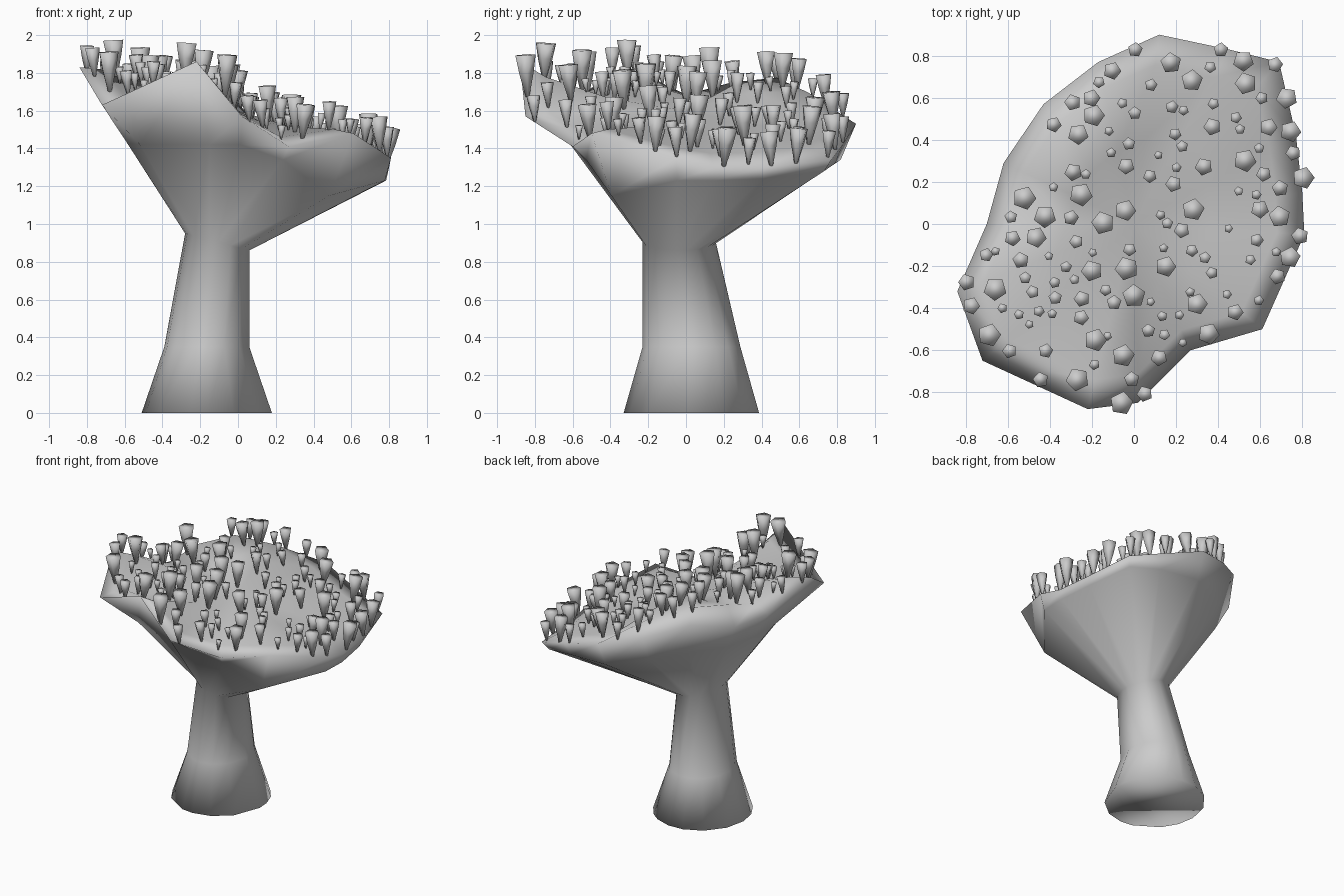
import bpy, bmesh, math, random
from mathutils import Vector, Euler
from mathutils.bvhtree import BVHTree

random.seed(4)

# Cup rim, counter-clockwise: x, y, z, underside scale, underside z
RIM = [
    (0.81, -0.05, 1.35, 0.96, 1.23), (0.80, 0.15, 1.30, 0.98, 1.23),
    (0.77, 0.42, 1.30, 0.97, 1.24), (0.69, 0.77, 1.34, 0.95, 1.28),
    (0.45, 0.83, 1.42, 0.95, 1.32), (0.12, 0.90, 1.53, 0.91, 1.34),
    (-0.17, 0.77, 1.60, 0.85, 1.38), (-0.43, 0.57, 1.69, 0.82, 1.42),
    (-0.62, 0.29, 1.62, 0.85, 1.43), (-0.70, 0.00, 1.63, 0.83, 1.43),
    (-0.84, -0.32, 1.83, 0.70, 1.43), (-0.72, -0.65, 1.63, 0.72, 1.42),
    (-0.22, -0.88, 1.86, 0.68, 1.42), (0.02, -0.85, 1.57, 0.72, 1.42),
    (0.27, -0.60, 1.41, 0.88, 1.34), (0.61, -0.50, 1.48, 0.79, 1.15),
]
ANGLES = [math.atan2(p[1], p[0]) for p in RIM]


def stem_ring(cx, cy, rx, ry, z, tilt=0.0):
    return [(cx + rx * math.cos(a), cy + ry * math.sin(a),
             z - tilt * math.cos(a)) for a in ANGLES]


def cap_ring(scale, blend):
    ring = []
    for x, y, z, _, _ in RIM:
        x, y = x * scale, y * scale
        z = z * (1 - blend) + (1.60 - 0.28 * x) * blend
        if x > 0.5:                     # swollen shoulders
            z += 0.03
        elif x < 0.05 and y > 0.2:
            z += 0.08
        ring.append((x, y, z))
    return ring


def loft(name, rings, close_top):
    bm = bmesh.new()
    rows = [[bm.verts.new(p) for p in r] for r in rings]
    n = len(rows[0])
    for a, b in zip(rows, rows[1:]):
        for i in range(n):
            j = (i + 1) % n
            bm.faces.new((a[i], a[j], b[j], b[i]))
    bm.faces.new(rows[0][::-1])
    tip = bm.verts.new(close_top)
    for i in range(n):
        bm.faces.new((rows[-1][i], rows[-1][(i + 1) % n], tip))
    bmesh.ops.recalc_face_normals(bm, faces=bm.faces)
    tree = BVHTree.FromBMesh(bm)
    return finish(name, bm), tree


def finish(name, bm):
    for f in bm.faces:
        f.smooth = True
    mesh = bpy.data.meshes.new(name)
    bm.to_mesh(mesh)
    bm.free()
    ob = bpy.data.objects.new(name, mesh)
    bpy.context.collection.objects.link(ob)
    return ob


# Coral body: flared foot, narrow neck, spreading cup and slanted top
body, surface = loft("coral_body", [
    stem_ring(-0.165, 0.03, 0.345, 0.36, 0.0),
    stem_ring(-0.165, 0.03, 0.225, 0.26, 0.35),
    stem_ring(-0.11, -0.035, 0.17, 0.195, 0.905, 0.045),
    [(x * s, y * s, zl) for x, y, z, s, zl in RIM],
    [p[:3] for p in RIM],
    cap_ring(0.84, 0.4),
    cap_ring(0.45, 0.85),
], (0, 0, 1.60))


def drop(x, y):
    """Point on the top surface below (x, y); overhanging tips slide inwards."""
    for k in range(15):
        s = 1 - 0.02 * k
        hit = surface.ray_cast(Vector((x * s, y * s, 3)), Vector((0, 0, -1)))[0]
        if hit:
            return hit, k
    return None, 99


# Large and medium polyp positions seen from above
LARGE = [
    (0.77, 0.62), (0.52, 0.79), (0.26, 0.67), (0.16, 0.78), (-0.25, 0.43),
    (-0.19, 0.51), (-0.52, 0.13), (-0.24, 0.14), (-0.14, 0.0), (-0.04, 0.05),
    (0.28, 0.06), (0.69, 0.02), (0.78, -0.17), (0.16, -0.19), (-0.20, -0.22),
    (-0.05, -0.21), (-0.02, -0.33), (-0.65, -0.31), (-0.68, -0.52), (0.30, -0.39),
    (0.34, -0.51), (-0.06, -0.61), (-0.20, -0.55), (-0.28, -0.75), (-0.07, -0.84),
    (-0.48, -0.08), (-0.41, 0.05), (0.52, 0.31), (0.78, 0.20), (0.78, 0.47),
    (0.52, 0.65)]
MEDIUM = [
    (0.41, 0.83), (-0.11, 0.74), (-0.21, 0.59), (-0.30, 0.57), (-0.39, 0.48),
    (-0.30, 0.26), (-0.03, 0.27), (0.34, 0.28), (0.37, 0.46), (0.20, 0.18),
    (-0.58, -0.06), (-0.53, -0.16), (-0.25, -0.35), (-0.10, -0.38), (-0.24, -0.44),
    (-0.76, -0.39), (-0.58, -0.60), (-0.43, -0.60), (0.13, -0.63), (-0.02, -0.73),
    (0.48, -0.41), (0.67, -0.24), (0.23, -0.04), (0.59, 0.06), (0.61, 0.23),
    (0.06, -0.80), (0.75, 0.33), (-0.80, -0.27), (-0.31, 0.04), (-0.45, -0.73),
    (0.79, -0.05), (0.66, 0.75), (0.69, 0.18), (0.65, 0.45), (0.00, 0.83)]
spots = [(x, y, random.uniform(0.050, 0.058)) for x, y in LARGE]
spots += [(x, y, random.uniform(0.035, 0.044)) for x, y in MEDIUM]

# Fill the gaps with small polyps
for _ in range(5000):
    x, y = random.uniform(-0.76, 0.70), random.uniform(-0.80, 0.76)
    r = random.uniform(0.021, 0.034)
    inside = drop(x * 1.08, y * 1.08)[1] == 0
    if len(spots) < 130 and inside and all(
            math.hypot(x - a, y - b) > 0.9 * (r + c) + 0.012 for a, b, c in spots):
        spots.append((x, y, r))

# Polyps: five-sided inverted cones rooted in the top surface
bm = bmesh.new()
for x, y, r in spots:
    root, _ = drop(x, y)
    if root is None:
        continue
    h = r * random.uniform(3.4, 3.9)
    turn = Euler((random.uniform(-0.1, 0.1), random.uniform(-0.1, 0.1) + 0.04 * x,
                  0)).to_matrix() @ Euler((0, 0, random.uniform(0, 6.28))).to_matrix()
    rows = []
    for rad, z in ((0.16, -0.05), (0.72, 0.55), (1.0, 0.97)):
        rows.append([bm.verts.new(root + turn @ Vector((
            r * rad * math.cos(math.tau * i / 5),
            r * rad * math.sin(math.tau * i / 5), h * z))) for i in range(5)])
    for a, b in zip(rows, rows[1:]):
        for i in range(5):
            j = (i + 1) % 5
            bm.faces.new((a[i], a[j], b[j], b[i]))
    bm.faces.new(rows[0][::-1])
    bm.faces.new(rows[-1])
finish("polyps", bm)
